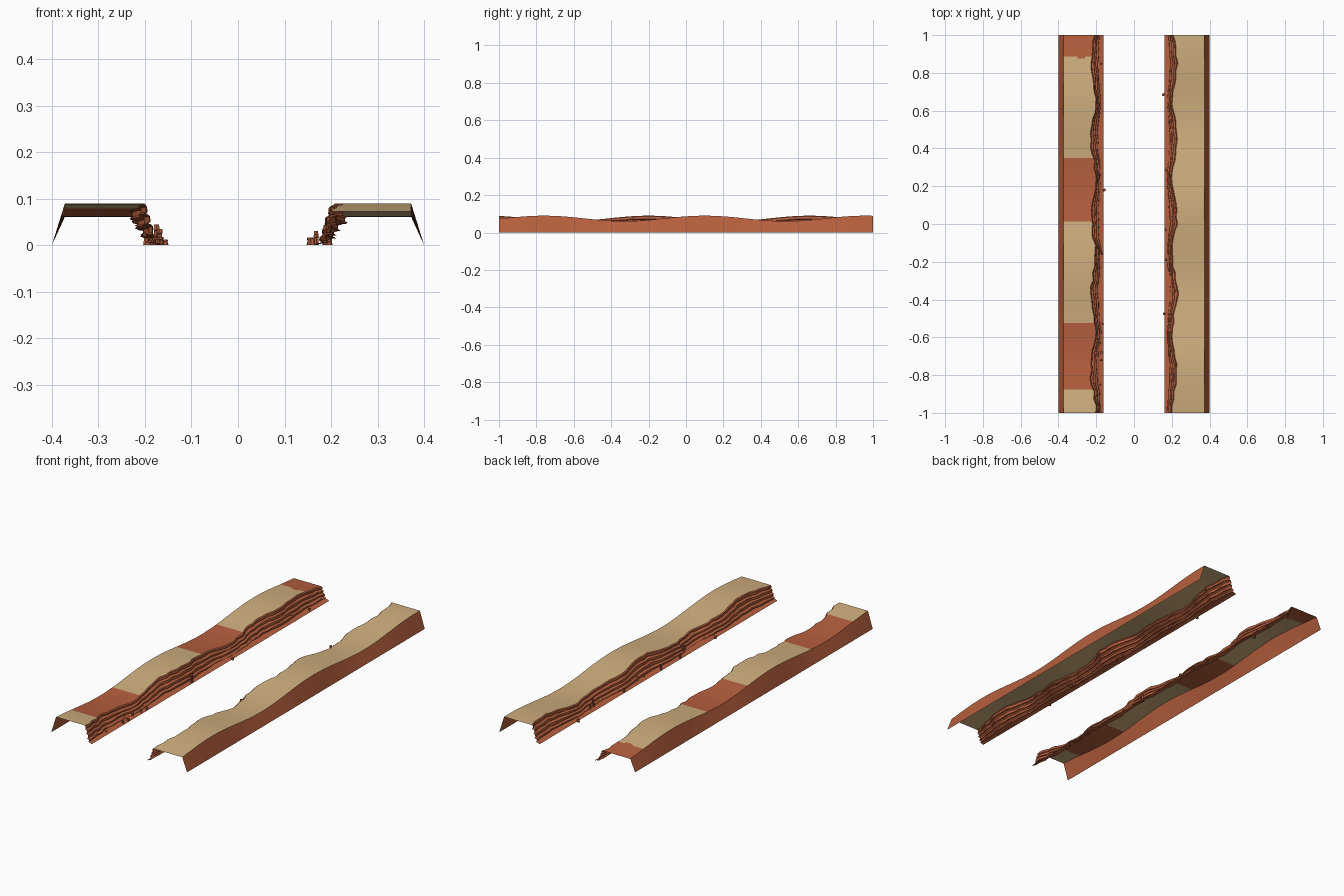
import bpy, bmesh, math, random

if "Cube" in bpy.data.objects:
    bpy.data.objects.remove(bpy.data.objects["Cube"])
random.seed(7)

def material(name, rgb):
    m = bpy.data.materials.new(name)
    m.diffuse_color = (*rgb, 1)
    m.use_nodes = True
    m.node_tree.nodes["Principled BSDF"].inputs["Base Color"].default_value = m.diffuse_color
    return m

RED = material("red rock", (0.47, 0.115, 0.047))
SAND = material("sand", (0.63, 0.43, 0.21))

ROWS, LAYERS = 160, 4
TOP_COLUMNS = [0.372, 0.34, 0.30, 0.26]
RED_BANDS = [(-0.87, -0.52), (0.02, 0.36), (0.89, 1.1)]   # bare rock on the left plateau

def height(s, y):
    peak = 0.10 if s > 0 else -0.20
    return 0.0755 + 0.0145 * math.cos(2 * math.pi * (y - peak) / 0.86)

def make_noise(amount, n=54):
    pts = [random.uniform(-amount, amount) for _ in range(n + 2)]
    def f(y):
        t = (y + 1) / 2 * n
        i = min(int(t), n)
        return pts[i] + (pts[i + 1] - pts[i]) * (t - i)
    return f

def canyon_wall(name, s):
    shared = make_noise(0.006)
    own = [make_noise(0.0018) for _ in range(LAYERS)]
    lift = [make_noise(0.002) for _ in range(LAYERS)]
    ragged = make_noise(0.008, 6)
    bm = bmesh.new()
    grid = []
    for r in range(ROWS + 1):
        y = -1 + 2 * r / ROWS
        h = height(s, y)
        bend = 0.012 * math.cos(2 * math.pi * (y - 0.45) / 0.41) + shared(y)
        # outer slope and plateau
        prof = [(0.40, 0.0)] + [(x, h) for x in TOP_COLUMNS]
        # stepped rock layers of the cliff
        for k in range(LAYERS):
            c = 0.214 - 0.009 * k + bend * (1 - 0.16 * k) + own[k](y)
            top = h * (1 - k / LAYERS) + (lift[k](y) if k else 0)
            low = h * (1 - (k + 1) / LAYERS) + (lift[k + 1](y) if k < LAYERS - 1 else 0)
            low = max(low, 0.005)
            prof += [(c + 0.003, top), (c - 0.002, top - 0.004),
                     (c - 0.003, low + 0.005), (c + 0.003, low + 0.001)]
        # foot of the cliff
        prof += [(0.176 + bend * 0.4, 0.004), (0.162, 0.0)]
        grid.append([bm.verts.new((s * x, y, z)) for x, z in prof])
    for r in range(ROWS):
        y = -1 + 2 * (r + 0.5) / ROWS
        for j in range(len(grid[0]) - 1):
            q = [grid[r][j], grid[r + 1][j], grid[r + 1][j + 1], grid[r][j + 1]]
            f = bm.faces.new(q if s > 0 else q[::-1])
            if 1 <= j <= len(TOP_COLUMNS):
                yy = y + ragged(q[0].co.x * 4)
                bare = s < 0 and any(a < yy < b for a, b in RED_BANDS)
                f.material_index = 0 if bare else 1
    me = bpy.data.meshes.new(name)
    bm.to_mesh(me)
    bm.free()
    me.materials.append(RED)
    me.materials.append(SAND)
    ob = bpy.data.objects.new(name, me)
    bpy.context.collection.objects.link(ob)
    bpy.context.view_layer.objects.active = ob
    ob.select_set(True)
    bpy.ops.object.shade_smooth_by_angle(angle=math.radians(25))
    ob.select_set(False)

canyon_wall("right_canyon_wall", 1)
canyon_wall("left_canyon_wall", -1)

# Loose rocks and small stone pillars along the foot: x, y, height, radius
ROCKS = [(-0.195, 0.72, 0.03, 0.009), (-0.157, 0.18, 0.012, 0.008), (-0.175, -0.14, 0.044, 0.008),
         (-0.168, -0.155, 0.035, 0.007), (-0.166, -0.53, 0.018, 0.007), (-0.175, -0.57, 0.015, 0.008),
         (-0.18, -0.63, 0.022, 0.007), (-0.172, -0.68, 0.012, 0.008), (-0.174, -0.72, 0.016, 0.007),
         (-0.175, 0.85, 0.014, 0.006), (-0.18, -0.85, 0.01, 0.005),
         (0.155, 0.685, 0.016, 0.008), (0.187, 0.54, 0.03, 0.006), (0.19, 0.51, 0.043, 0.007),
         (0.167, 0.285, 0.02, 0.006), (0.19, 0.14, 0.025, 0.007), (0.187, 0.09, 0.015, 0.006),
         (0.168, -0.03, 0.03, 0.006), (0.168, -0.19, 0.024, 0.007), (0.19, -0.245, 0.043, 0.008),
         (0.195, -0.265, 0.034, 0.008), (0.16, -0.475, 0.014, 0.007)]

def loose_rocks(name, rocks):
    bm = bmesh.new()
    for x, y, h, rad in rocks:
        spin = random.uniform(0, 1)
        rings = []
        # slightly waisted pillar with a wider cap
        for fz, fr in ((0, 1), (0.45, 0.8), (0.7, 0.72), (0.75, 0.95), (1, 0.75)):
            rings.append([bm.verts.new((x + rad * fr * math.cos(spin + a * math.pi / 3),
                                        y + rad * fr * math.sin(spin + a * math.pi / 3), h * fz))
                          for a in range(6)])
        for lo, hi in zip(rings, rings[1:]):
            for a in range(6):
                b = (a + 1) % 6
                bm.faces.new((lo[a], lo[b], hi[b], hi[a]))
        bm.faces.new(rings[-1])
        bm.faces.new(rings[0][::-1])
    me = bpy.data.meshes.new(name)
    bm.to_mesh(me)
    bm.free()
    me.materials.append(RED)
    bpy.context.collection.objects.link(bpy.data.objects.new(name, me))

loose_rocks("left_rocks", [r for r in ROCKS if r[0] < 0])
loose_rocks("right_rocks", [r for r in ROCKS if r[0] > 0])
